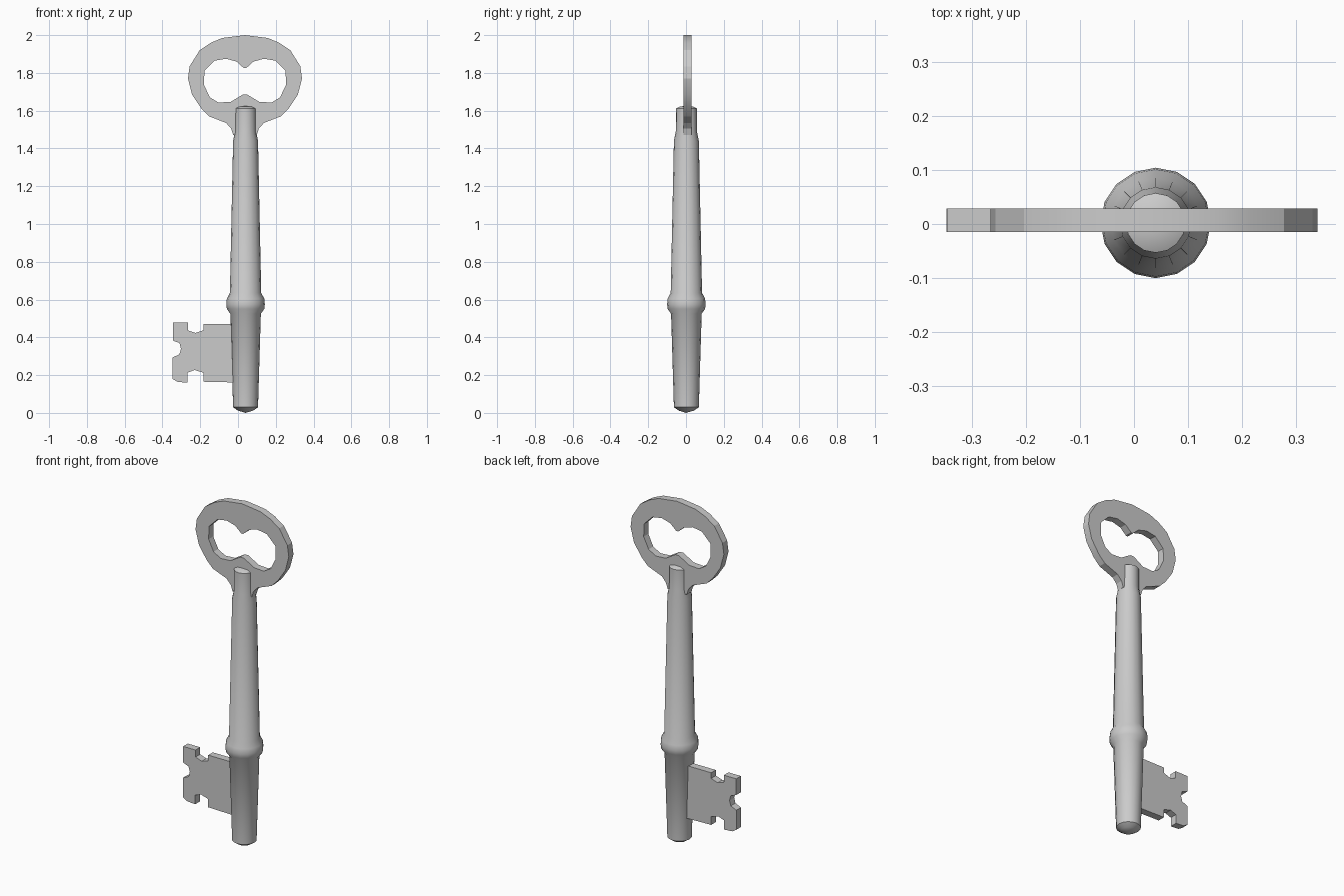
import bpy, bmesh, math

if "Cube" in bpy.data.objects:
    bpy.data.objects.remove(bpy.data.objects["Cube"])

CX = 0.04          # shaft axis
Y_MID, HALF = 0.007, 0.0215   # flat plate centre and half thickness


def finish(obj, angle):
    bpy.ops.object.select_all(action='DESELECT')
    obj.select_set(True)
    bpy.context.view_layer.objects.active = obj
    if obj.type == 'CURVE':
        bpy.ops.object.convert(target='MESH')
    bpy.ops.object.shade_smooth_by_angle(angle=math.radians(angle))


def plate(name, loops):
    """Flat plate in the xz plane; later loops are holes."""
    cu = bpy.data.curves.new(name, 'CURVE')
    cu.dimensions = '2D'
    cu.fill_mode = 'BOTH'
    cu.extrude = HALF
    for pts in loops:
        sp = cu.splines.new('POLY')
        sp.points.add(len(pts) - 1)
        for p, (x, z) in zip(sp.points, pts):
            p.co = (x, z, 0, 1)
        sp.use_cyclic_u = True
    obj = bpy.data.objects.new(name, cu)
    obj.rotation_euler = (math.pi / 2, 0, 0)
    obj.location = (0, Y_MID, 0)
    bpy.context.collection.objects.link(obj)
    finish(obj, 20)


def lathe(name, profile, sides=16):
    bm = bmesh.new()
    rings = []
    for r, z in profile:
        if r == 0:
            rings.append([bm.verts.new((CX, 0, z))] * sides)
        else:
            rings.append([bm.verts.new((CX + r * math.cos(2 * math.pi * i / sides),
                                        0.002 + r * math.sin(2 * math.pi * i / sides), z))
                          for i in range(sides)])
    for a, b in zip(rings, rings[1:]):
        for i in range(sides):
            j = (i + 1) % sides
            bm.faces.new(dict.fromkeys((a[i], a[j], b[j], b[i])))
    me = bpy.data.meshes.new(name)
    bm.to_mesh(me)
    bm.free()
    obj = bpy.data.objects.new(name, me)
    bpy.context.collection.objects.link(obj)
    finish(obj, 40)


def mirrored(half):
    """Half outline (offsets from the axis), closed by its mirror image."""
    back = [(-x, z) for x, z in reversed(half) if x > 0]
    return [(CX - 0.003 + x, z) for x, z in half + back]


# Turned shaft with collar and domed ends
lathe("shaft", [(0, 0), (0.04, 0.012), (0.066, 0.03), (0.081, 0.525), (0.099, 0.55),
                (0.102, 0.575), (0.099, 0.605), (0.083, 0.635), (0.066, 1.44),
                (0.056, 1.49), (0.055, 1.612), (0.035, 1.622), (0, 1.625)])

# Oval bow with a double-lobed opening
outer = [(0, 2.0), (0.12, 1.985), (0.18, 1.96), (0.24, 1.92), (0.293, 1.835), (0.302, 1.77),
         (0.28, 1.685), (0.23, 1.61), (0.19, 1.57), (0.10, 1.535), (0.073, 1.505), (0.062, 1.47)]
inner = [(0.006, 1.825), (0.045, 1.86), (0.10, 1.875), (0.16, 1.865), (0.215, 1.81),
         (0.217, 1.735), (0.185, 1.67), (0.14, 1.643), (0.075, 1.647), (0.012, 1.685)]
plate("bow", [mirrored(outer), mirrored(inner)])

# Notched bit
plate("bit", [[(0.04, 0.47), (-0.183, 0.47), (-0.183, 0.437), (-0.225, 0.423), (-0.265, 0.437),
               (-0.265, 0.478), (-0.345, 0.478), (-0.345, 0.383), (-0.31, 0.37), (-0.302, 0.34),
               (-0.31, 0.31), (-0.346, 0.294), (-0.346, 0.18), (-0.32, 0.164), (-0.267, 0.16),
               (-0.267, 0.213), (-0.23, 0.227), (-0.183, 0.213), (-0.183, 0.165), (0.04, 0.16)]])
